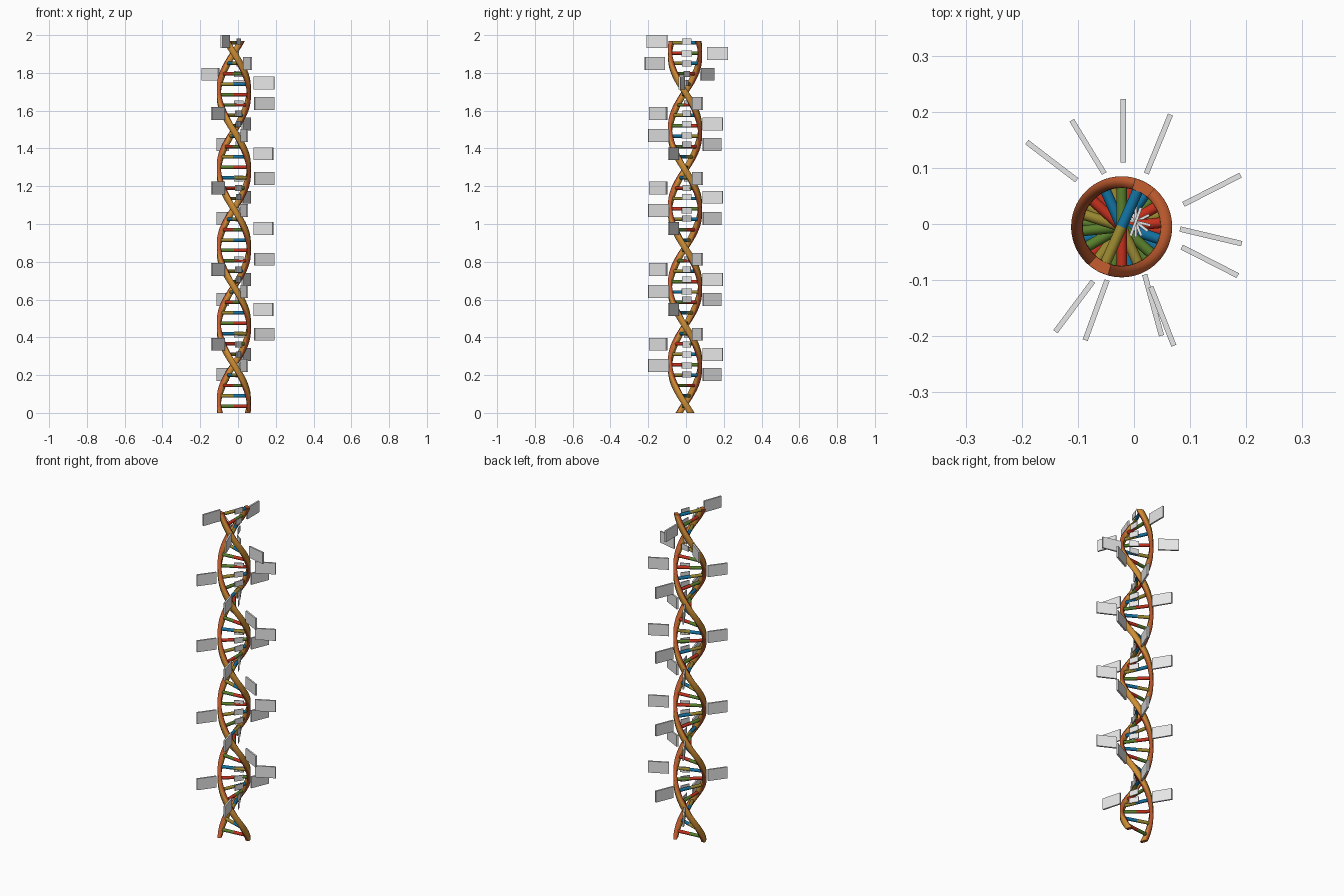
import bpy, bmesh, math
from mathutils import Matrix, Vector

if "Cube" in bpy.data.objects:
    bpy.data.objects.remove(bpy.data.objects["Cube"])

CX, CY = -0.022, -0.005            # helix axis
Z0, DZ, N = 0.035, 0.0550, 36      # rung spacing
A0, DA = math.radians(6), math.radians(-24)


def mat(name, rgb):
    m = bpy.data.materials.new(name)
    m.diffuse_color = (*rgb, 1)
    m.use_nodes = True
    m.node_tree.nodes["Principled BSDF"].inputs["Base Color"].default_value = m.diffuse_color
    return m


GOLD = mat("gold", (0.62, 0.27, 0.035))
RUST = mat("rust", (0.55, 0.11, 0.03))
GREY = mat("light grey", (0.80, 0.80, 0.80))
BASES = {"R": mat("red", (0.55, 0.03, 0.012)),
         "G": mat("green", (0.10, 0.21, 0.025)),
         "B": mat("blue", (0.006, 0.17, 0.36)),
         "K": mat("khaki", (0.33, 0.25, 0.03))}
PARTNER = {"R": "G", "G": "R", "B": "K", "K": "B"}


def finish(name, bm, *mats):
    bmesh.ops.recalc_face_normals(bm, faces=bm.faces)
    me = bpy.data.meshes.new(name)
    bm.to_mesh(me)
    bm.free()
    for m in mats:
        me.materials.append(m)
    ob = bpy.data.objects.new(name, me)
    bpy.context.collection.objects.link(ob)
    return ob


def angle_at(z):
    return A0 + DA * (z - Z0) / DZ


# Backbone ribbons: gold faces, rust edges
def strand(name, phase, ztop=1.970, steps=160):
    bm = bmesh.new()
    rings = []
    for i in range(steps + 1):
        z = ztop * i / steps
        a = angle_at(z) + phase
        ring = []
        for r, s in ((0.090, -1), (0.090, 0), (0.090, 1),
                     (0.070, 1), (0.070, 0), (0.070, -1)):
            t = a + s * 0.0175 / 0.08
            ring.append(bm.verts.new((CX + r * math.cos(t), CY + r * math.sin(t), z)))
        rings.append(ring)
    for p, q in zip(rings, rings[1:]):
        for k in range(6):
            j = (k + 1) % 6
            f = bm.faces.new((p[k], p[j], q[j], q[k]))
            f.material_index = 1 if k in (2, 5) else 0
            f.smooth = True
    for end in (rings[0], rings[-1]):
        bm.faces.new(end).material_index = 1
    for e in bm.edges:
        if len(e.link_faces) == 2 and e.calc_face_angle(0) > 0.7:
            e.smooth = False
    return finish(name, bm, GOLD, RUST)


strand("strand_a", 0)
strand("strand_b", math.pi)


# Half rungs: one cylinder from the axis to a strand
def half_rung(name, z, ang, m):
    bm = bmesh.new()
    L = 0.083
    bmesh.ops.create_cone(bm, cap_ends=True, segments=14, radius1=0.0095,
                          radius2=0.0095, depth=L,
                          matrix=Matrix.Translation((CX, CY, z))
                          @ Matrix.Rotation(ang, 4, "Z")
                          @ Matrix.Translation((L / 2, 0, 0))
                          @ Matrix.Rotation(math.pi / 2, 4, "Y"))
    for f in bm.faces:
        f.smooth = len(f.verts) == 4
    for e in bm.edges:
        e.smooth = all(len(f.verts) == 4 for f in e.link_faces)
    finish(name, bm, m)


# Upright thin plate between two ground points
def plate(name, p, q, z, h, t, m):
    p, q = Vector(p), Vector(q)
    d = q - p
    c = (p + q) / 2
    bm = bmesh.new()
    bmesh.ops.create_cube(bm, size=1, matrix=Matrix.Translation((c.x, c.y, z))
                          @ Matrix.Rotation(math.atan2(d.y, d.x), 4, "Z")
                          @ Matrix.Diagonal((d.length, t, h, 1)))
    finish(name, bm, m)


# Base pattern repeats every full turn (15 rungs)
SEQ = "RBGKRKRBGKRKRBR"
for i in range(N):
    base = SEQ[i % 15]
    z = Z0 + i * DZ
    a = A0 + i * DA
    half_rung(f"rung_a_{i}", z, a, BASES[base])
    half_rung(f"rung_b_{i}", z, a + math.pi, BASES[PARTNER[base]])

# Outer tags: (inner end, outer end, heights, has a matching centre plate)
TAGS = [
    ((-0.053, 0.09), (-0.111, 0.185), (0.204, 0.60, 1.03, 1.42), True),
    ((0.019, -0.09), (0.049, -0.199), (0.25, 0.643, 1.072, 1.468), True),
    ((0.022, 0.09), (0.065, 0.195), (0.31, 0.707, 1.142, 1.53), True),
    ((-0.073, -0.102), (-0.140, -0.192), (0.363, 0.76, 1.19, 1.585), True),
    ((0.088, 0.035), (0.190, 0.087), (0.416, 0.813, 1.24, 1.638), True),
    ((0.085, -0.041), (0.185, -0.092), (0.548, 0.977, 1.372), False),
    ((0.082, -0.009), (0.192, -0.035), (1.747,), True),
    ((-0.102, 0.078), (-0.191, 0.146), (1.793,), True),
    ((0.030, -0.112), (0.071, -0.217), (1.85,), True),
    ((-0.019, 0.11), (-0.019, 0.223), (1.903,), True),
    ((-0.048, -0.10), (-0.087, -0.207), (1.966,), True),
]
MID = Vector((0.003, 0.004))
for k, (p, q, zs, has_plate) in enumerate(TAGS):
    d = (Vector(q) - Vector(p)).normalized() * 0.027
    for j, z in enumerate(zs):
        plate(f"tag_{k}_{j}", p, q, z, 0.068, 0.0095, GREY)
        if has_plate:
            plate(f"centre_plate_{k}_{j}", MID - d, MID + d, z, 0.032, 0.005, GREY)
